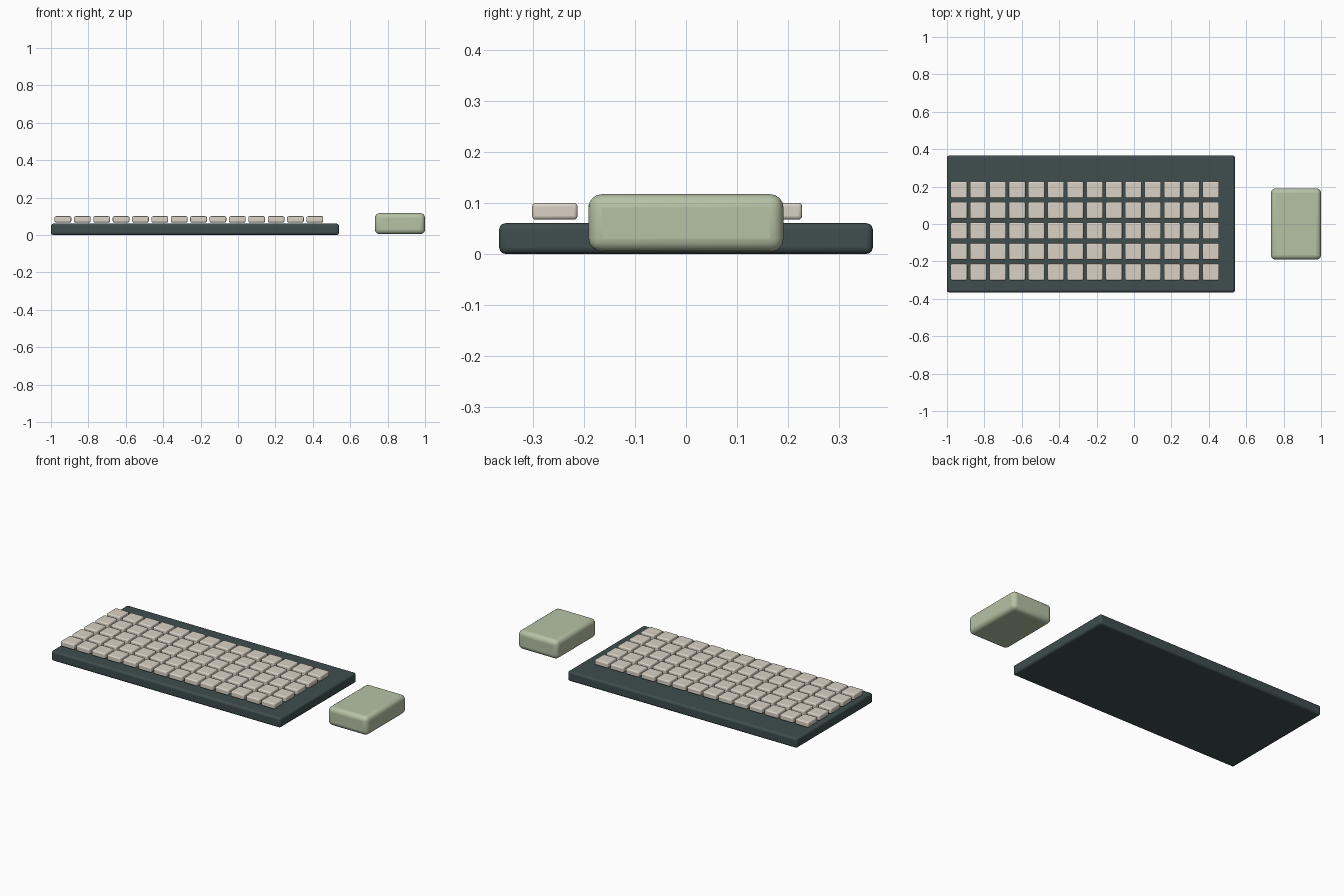
import bpy

if "Cube" in bpy.data.objects:
    bpy.data.objects.remove(bpy.data.objects["Cube"])


def material(name, color):
    m = bpy.data.materials.new(name)
    m.diffuse_color = (*color, 1)
    m.use_nodes = True
    m.node_tree.nodes["Principled BSDF"].inputs["Base Color"].default_value = m.diffuse_color
    return m


def rounded_box(name, lo, hi, radius, segments, mat):
    size = [b - a for a, b in zip(lo, hi)]
    centre = [(a + b) / 2 for a, b in zip(lo, hi)]
    bpy.ops.mesh.primitive_cube_add(size=1, location=centre)
    ob = bpy.context.object
    ob.name = name
    ob.scale = size
    bpy.ops.object.transform_apply(location=False, rotation=False, scale=True)
    ob.data.materials.append(mat)
    bev = ob.modifiers.new("rounded_edges", 'BEVEL')
    bev.width = radius
    bev.segments = segments
    bpy.ops.object.shade_smooth_by_angle()
    return ob


dark = material("dark_slate", (0.05, 0.075, 0.075))
cream = material("cream", (0.70, 0.64, 0.56))
green = material("sage_green", (0.47, 0.54, 0.38))

# Keyboard case
rounded_box("keyboard_case", (-1, -0.366, 0), (0.54, 0.366, 0.06), 0.012, 3, dark)

# Mouse
rounded_box("mouse", (0.732, -0.191, 0.004), (1, 0.191, 0.117), 0.026, 4, green)

# Key grid: one cap, shared mesh for the rest
COLS, ROWS = 14, 5
HALF, PITCH_X, PITCH_Y = 0.0445, 0.1036, 0.11
X0, Y0 = -0.936, -0.257
key = rounded_box("key_1_1", (X0 - HALF, Y0 - HALF, 0.067),
                  (X0 + HALF, Y0 + HALF, 0.1), 0.007, 3, cream)
for r in range(ROWS):
    for c in range(COLS):
        if r == c == 0:
            continue
        k = key.copy()
        k.name = f"key_{r + 1}_{c + 1}"
        k.location.x += c * PITCH_X
        k.location.y += r * PITCH_Y
        bpy.context.collection.objects.link(k)
